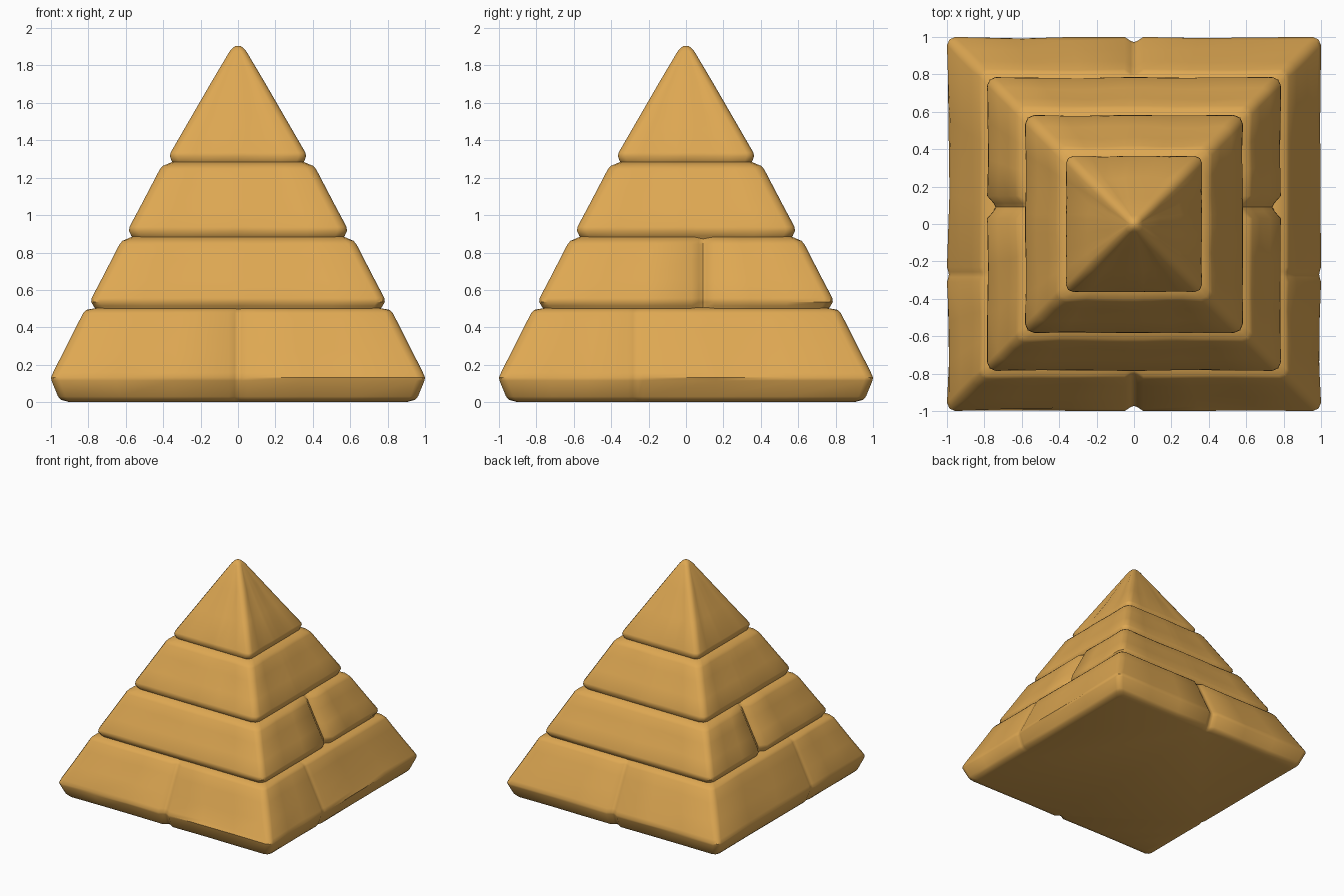
import bpy, bmesh, math, random
from mathutils import Vector, Matrix

if "Cube" in bpy.data.objects:
    bpy.data.objects.remove(bpy.data.objects["Cube"])

random.seed(4)

sand = bpy.data.materials.new("sandstone")
sand.diffuse_color = (0.73, 0.39, 0.085, 1)
sand.use_nodes = True
sand.node_tree.nodes["Principled BSDF"].inputs["Base Color"].default_value = sand.diffuse_color


def ring(h, z, r, joints, groove, wear):
    """Rounded square ring; joints = {side: (position, half width, depth)}."""
    pts = []
    for side in range(4):  # front, right, back, left
        rot = Matrix.Rotation(side * math.pi / 2, 3, 'Z')
        flat = h - r
        pos, width, depth = joints.get(side, (0, 0.05, 0))
        pos = max(-0.6 * flat, min(0.6 * flat, pos))
        width = min(width, 0.3 * flat)
        a, b = pos - width, pos + width
        row = [(-flat, 0)]
        row += [((-flat) + (a + flat) * k / 3, random.random() * wear) for k in (1, 2)]
        row += [(a, 0), (pos - width * 0.35, depth * 0.75), (pos, depth),
                (pos + width * 0.35, depth * 0.75), (b, 0)]
        row += [(b + (flat - b) * k / 3, random.random() * wear) for k in (1, 2)]
        row += [(flat, 0)]
        for u, d in row:
            d = d if abs(u - pos) > width * 0.9 else d * groove
            pts.append(rot @ Vector((u, -h + d, z)))
        # middle of the rounded corner
        c = flat + r * math.sqrt(0.5)
        pts.append(rot @ Vector((c, -c, z)))
    return pts


def tier(name, profile, joints=None):
    """Loft one course of stone through (half width, z, radius, groove) rows."""
    bm = bmesh.new()
    rings = []
    for h, z, r, groove, wear in profile:
        rings.append([bm.verts.new(p) for p in ring(h, z, r, joints or {}, groove, wear)])
    n = len(rings[0])
    for lo, hi in zip(rings, rings[1:]):
        for i in range(n):
            j = (i + 1) % n
            bm.faces.new((lo[i], lo[j], hi[j], hi[i]))
    bm.faces.new(rings[0][::-1])
    bm.faces.new(rings[-1])
    mesh = bpy.data.meshes.new(name)
    bm.to_mesh(mesh)
    bm.free()
    mesh.materials.append(sand)
    ob = bpy.data.objects.new(name, mesh)
    bpy.context.collection.objects.link(ob)
    bpy.ops.object.select_all(action='DESELECT')
    ob.select_set(True)
    bpy.context.view_layer.objects.active = ob
    bpy.ops.object.shade_smooth_by_angle(angle=math.radians(42))


def course(wide, z0, z1, top, z2, z3, r):
    """Profile of an upper course: undercut foot, sloped face, rounded top."""
    mid = lambda t: (wide + (top - wide) * t, z1 + (z2 - z1) * t, r, 1, 0.012)
    return [(wide - 0.03, z0 - 0.02, r, 0.5, 0), (wide - 0.012, z0 + 0.01, r, 1, 0),
            (wide, z1 - 0.015, r, 1, 0.006), (wide - 0.003, z1 + 0.008, r, 1, 0.006),
            mid(0.35), mid(0.7),
            (top + 0.008, z2 - 0.015, r, 1, 0.006), (top - 0.008, z2 + 0.003, r, 1, 0.006),
            (top - 0.06, z3, r, 0.4, 0)]


# Base course with block joints front, back and faintly on the sides
tier("base_course", [
    (0.90, 0.0, 0.04, 0.3, 0), (0.945, 0.012, 0.04, 1, 0.004), (0.962, 0.03, 0.04, 1, 0.008),
    (0.997, 0.115, 0.045, 1, 0.014), (1.0, 0.132, 0.045, 1, 0.014),
    (0.988, 0.16, 0.045, 1, 0.014), (0.93, 0.275, 0.05, 1, 0.014), (0.87, 0.395, 0.05, 1, 0.012),
    (0.828, 0.475, 0.04, 1, 0.006), (0.812, 0.493, 0.04, 1, 0.004), (0.75, 0.505, 0.04, 0.4, 0)],
    {0: (0.0, 0.05, 0.028), 2: (0.0, 0.05, 0.028),
     1: (-0.27, 0.04, 0.01), 3: (0.27, 0.04, 0.01)})

# Second course with block joints on both sides
tier("second_course", course(0.785, 0.505, 0.55, 0.625, 0.86, 0.885, 0.045),
     {1: (0.09, 0.06, 0.045), 3: (-0.09, 0.06, 0.045)})

# Third course
tier("third_course", course(0.583, 0.88, 0.93, 0.41, 1.26, 1.285, 0.05))

# Capstone
tier("capstone", [
    (0.335, 1.26, 0.04, 1, 0), (0.353, 1.285, 0.04, 1, 0), (0.364, 1.315, 0.04, 1, 0.004),
    (0.360, 1.335, 0.04, 1, 0.006), (0.25, 1.525, 0.04, 1, 0.012), (0.14, 1.715, 0.035, 1, 0.006),
    (0.045, 1.875, 0.025, 1, 0), (0.03, 1.893, 0.022, 1, 0), (0.012, 1.905, 0.01, 1, 0)])
